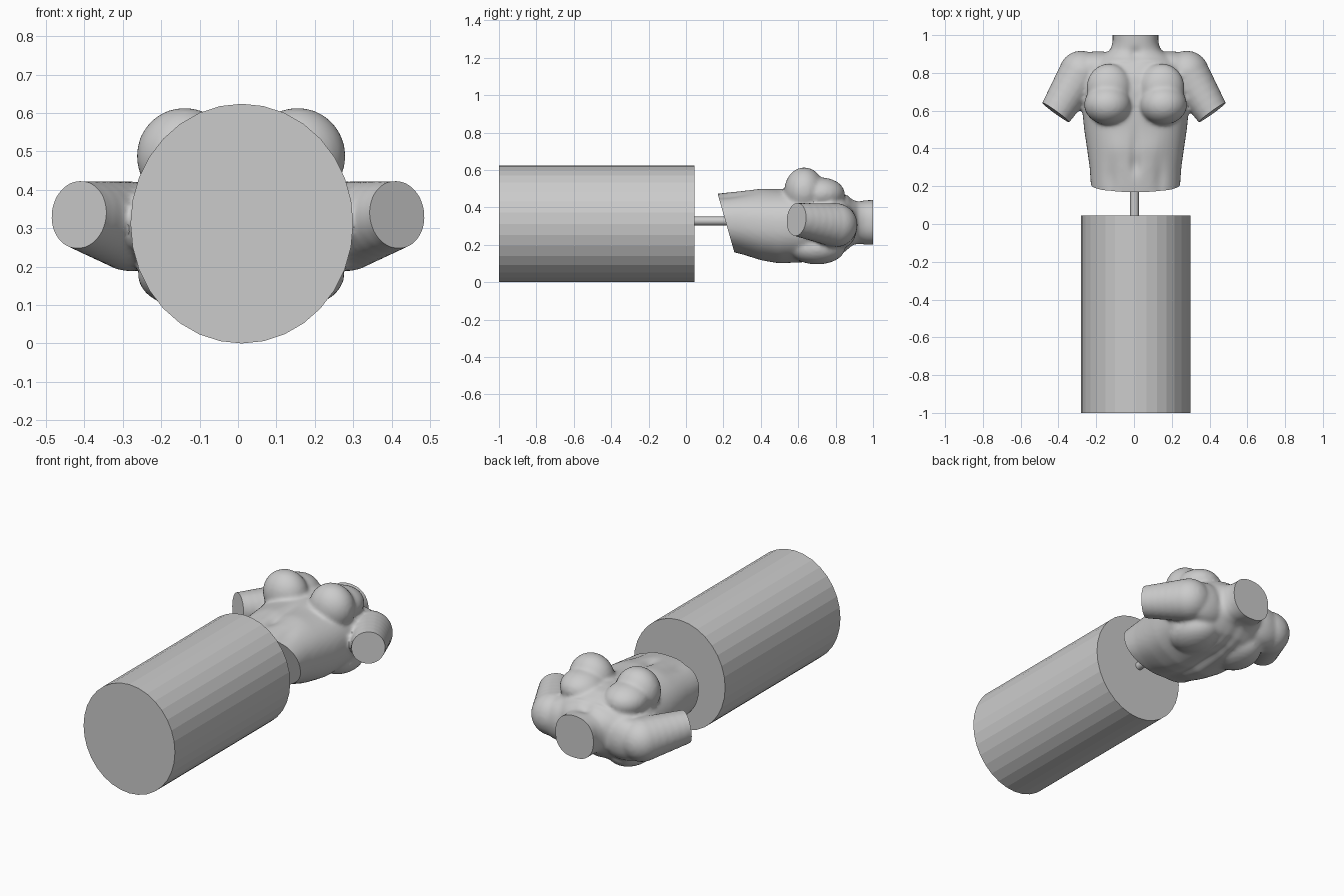
import bpy, bmesh, math
from math import sin, cos, pi, exp
from mathutils import Vector, Matrix

if "Cube" in bpy.data.objects:
    bpy.data.objects.remove(bpy.data.objects["Cube"])

CX = 0.008  # torso centre line


def cylinder_y(name, x, z, rx, rz, y0, y1, sides):
    bpy.ops.mesh.primitive_cylinder_add(vertices=sides, radius=1, depth=1)
    ob = bpy.context.object
    ob.name = name
    ob.data.transform(Matrix.Translation((x, (y0 + y1) / 2, z))
                      @ Matrix.Diagonal((rx, y1 - y0, rz, 1))
                      @ Matrix.Rotation(pi / 2, 4, 'X'))
    return ob


def ball(bm, centre, radii):
    bmesh.ops.create_uvsphere(bm, u_segments=24, v_segments=16, radius=1,
                              matrix=Matrix.Translation(centre) @ Matrix.Diagonal((*radii, 1)))


def loft(bm, sections, n=48, power=2.3):
    rings = []
    for y, w, zb, zt in sections:
        ring = []
        for i in range(n):
            a = 2 * pi * i / n
            c, s = cos(a), sin(a)
            px = math.copysign(abs(c) ** (2 / power), c) * w
            pz = math.copysign(abs(s) ** (2 / power), s) * (zt - zb) / 2
            ring.append(bm.verts.new((CX + px, y, (zt + zb) / 2 + pz)))
        rings.append(ring)
    for a, b in zip(rings, rings[1:]):
        for i in range(n):
            j = (i + 1) % n
            bm.faces.new((a[i], b[i], b[j], a[j]))
    bm.faces.new(rings[0])
    bm.faces.new(rings[-1][::-1])


def slice_off(bm, point, normal, keep_test):
    """Flat cut: remove what lies beyond the plane where keep_test is false, then cap."""
    p, n = Vector(point), Vector(normal).normalized()
    faces = [f for f in bm.faces if not keep_test(f.calc_center_median())]
    geom = set(faces)
    for f in faces:
        geom.update(f.edges)
        geom.update(f.verts)
    bmesh.ops.bisect_plane(bm, geom=list(geom), plane_co=p, plane_no=n, dist=1e-5)
    gone = [v for v in bm.verts if (v.co - p).dot(n) > 2e-5 and not keep_test(v.co)]
    bmesh.ops.delete(bm, geom=gone, context='VERTS')
    edges = [e for e in bm.edges if e.is_boundary]
    bmesh.ops.holes_fill(bm, edges=edges, sides=0)


# Pedestal and support rod
cylinder_y("pedestal", 0.01, 0.312, 0.29, 0.312, -1.0, 0.045, 32)
rod = cylinder_y("support_rod", 0.003, 0.327, 0.023, 0.023, 0.03, 0.30, 16)

# Rough torso: trunk and neck loft: y, half width, back z, front z
bm = bmesh.new()
loft(bm, [(0.08, .225, .19, .46), (0.20, .236, .172, .477), (.30, .243, .148, .490),
          (.40, .257, .118, .498), (.50, .272, .10, .50), (.60, .282, .103, .505),
          (.70, .287, .105, .51), (.78, .28, .122, .50), (.84, .25, .152, .475),
          (.89, .18, .195, .445), (.92, .135, .203, .435), (.96, .121, .198, .438),
          (1.07, .121, .198, .442)])
for s in (-1, 1):
    # Breasts, upper chest, shoulder blades, shoulders
    ball(bm, (CX + s * .147, .632, .488), (.126, .107, .126))
    ball(bm, (CX + s * .14, .72, .472), (.12, .13, .088))
    ball(bm, (CX + s * .15, .70, .18), (.12, .15, .085))
    ball(bm, (s * .19, .83, .30), (.15, .085, .12))
    # Upper arm
    a, b = Vector((s * .28, .80, .305)), Vector((s * .455, .525, .345))
    for i in range(9):
        t = i / 8
        r = .118 * (1 - t) + .080 * t
        ball(bm, a.lerp(b, t), (r, r, r))
me = bpy.data.meshes.new("rough_torso")
bm.to_mesh(me)
bm.free()
torso = bpy.data.objects.new("torso", me)
bpy.context.collection.objects.link(torso)

# Fuse and soften
m = torso.modifiers.new("fuse", 'REMESH')
m.mode, m.voxel_size = 'VOXEL', 0.011
m = torso.modifiers.new("soften", 'SMOOTH')
m.factor, m.iterations = 0.5, 7
bpy.context.view_layer.update()
fused = bpy.data.meshes.new_from_object(torso.evaluated_get(bpy.context.evaluated_depsgraph_get()))
torso.modifiers.clear()
torso.data = fused

# Sculpted grooves and swellings: x, y, size x, size y, depth (mirrored in x)
front = [(0, .40, .025, .10, -.010), (.0, .31, .03, .05, -.014), (.10, .40, .06, .07, .006),
         (.13, .24, .03, .09, -.010), (0, .90, .03, .03, -.014), (.09, .865, .07, .012, .008)]
back = [(0, .60, .03, .25, -.022), (.10, .42, .05, .14, .007), (.06, .76, .02, .08, -.006)]
bm = bmesh.new()
bm.from_mesh(fused)
bm.normal_update()
for v in bm.verts:
    n = v.normal.z
    x = abs(v.co.x - CX)
    d = sum(h * exp(-((x - px) / sx) ** 2 - ((v.co.y - py) / sy) ** 2)
            for px, py, sx, sy, h in (front if n > 0 else back))
    v.co.z += d * n

# Flat cuts at the waist, neck and arms
slice_off(bm, (0, .17, .47), (0, -.961, -.275), lambda c: c.y > .45)
slice_off(bm, (0, 1.0, 0), (0, 1, 0), lambda c: c.y < .9)
for s in (-1, 1):
    slice_off(bm, (s * .41, .588, .34), (s * .58, -.80, .08),
              lambda c, s=s: c.x * s < .308 or c.y > .72)
bmesh.ops.recalc_face_normals(bm, faces=bm.faces)
bm.to_mesh(fused)
bm.free()

for ob in (torso, rod):
    bpy.ops.object.select_all(action='DESELECT')
    ob.select_set(True)
    bpy.context.view_layer.objects.active = ob
    bpy.ops.object.shade_smooth_by_angle(angle=math.radians(40))
